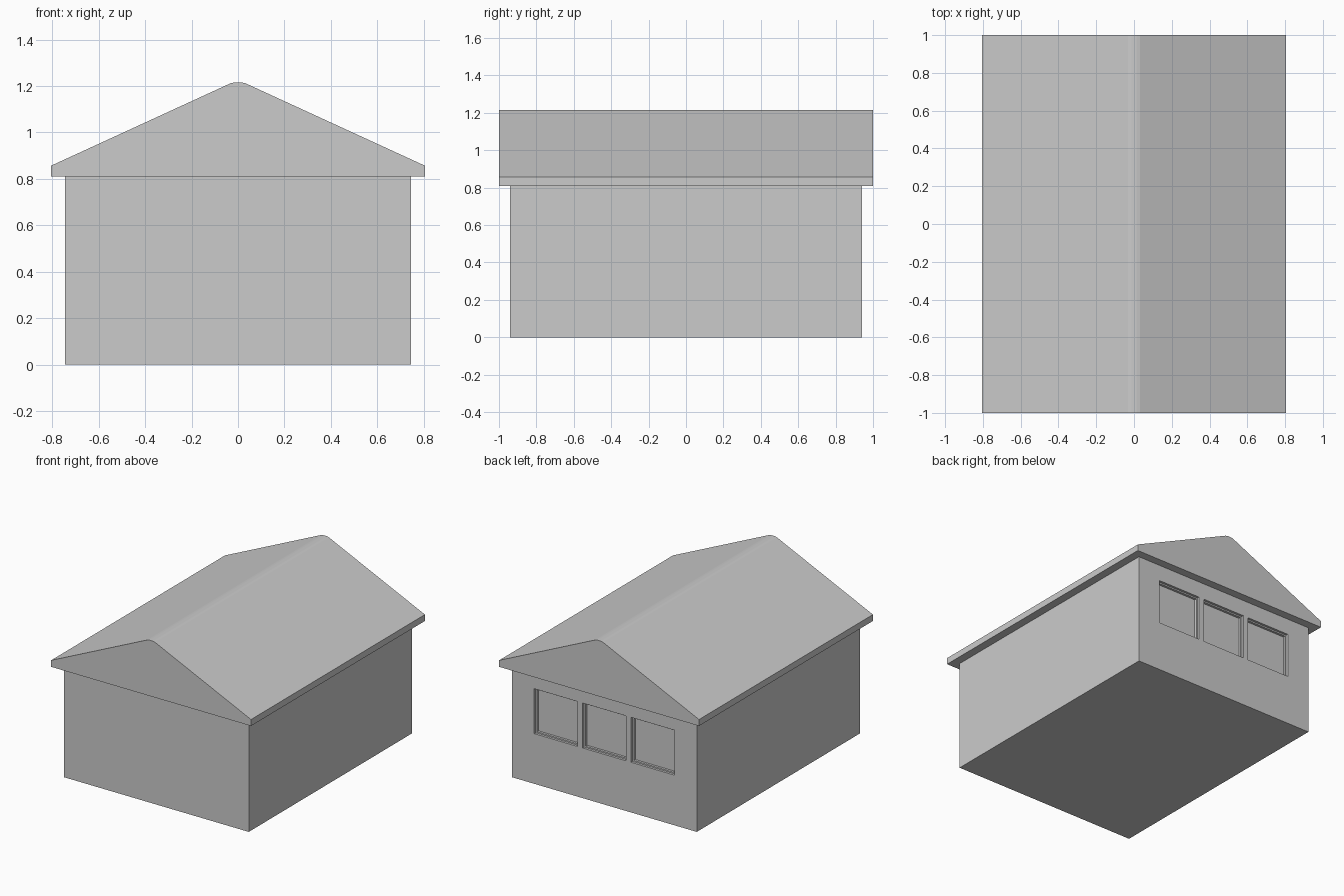
import bpy
import bmesh

if "Cube" in bpy.data.objects:
    bpy.data.objects.remove(bpy.data.objects["Cube"])


def box(name, x, y, z):
    """Box from (min, max) ranges on each axis."""
    bm = bmesh.new()
    bmesh.ops.create_cube(bm, size=1)
    for v in bm.verts:
        for i, (lo, hi) in enumerate((x, y, z)):
            v.co[i] = hi if v.co[i] > 0 else lo
    return finish(name, bm)


def finish(name, bm):
    bmesh.ops.recalc_face_normals(bm, faces=bm.faces)
    mesh = bpy.data.meshes.new(name)
    bm.to_mesh(mesh)
    bm.free()
    obj = bpy.data.objects.new(name, mesh)
    bpy.context.collection.objects.link(obj)
    return obj


def cut(target, cutter):
    mod = target.modifiers.new(cutter.name, 'BOOLEAN')
    mod.operation = 'DIFFERENCE'
    mod.solver = 'EXACT'
    mod.object = cutter
    cutter.hide_render = True
    cutter.hide_set(True)
    cutter.display_type = 'WIRE'


# Walls
BACK = 0.94
walls = box("walls", (-0.745, 0.745), (-BACK, BACK), (0, 0.81))

# Three stepped window recesses in the back wall
STEP, RIM = 0.017, 0.01
for n, cx in enumerate((-0.39, 0.0, 0.39)):
    for level in (0, 1):
        inset = RIM * level
        half = 0.174 - inset
        cutter = box(f"window_cutter_{n}_{level}", (cx - half, cx + half),
                     (BACK - STEP * (level + 1), BACK + 0.05),
                     (0.365 + inset, 0.692 - inset))
        cut(walls, cutter)

# Gable roof: half profile mirrored, extruded along y, slightly softened ridge
half_profile = [(0.805, 0.81), (0.805, 0.857), (0.032, 1.212), (0.014, 1.216)]
profile = half_profile + [(-x, z) for x, z in reversed(half_profile)]
bm = bmesh.new()
face = bm.faces.new([bm.verts.new((x, -1, z)) for x, z in profile])
ext = bmesh.ops.extrude_face_region(bm, geom=[face])
new_verts = [g for g in ext["geom"] if isinstance(g, bmesh.types.BMVert)]
bmesh.ops.translate(bm, verts=new_verts, vec=(0, 2, 0))
finish("roof", bm)
